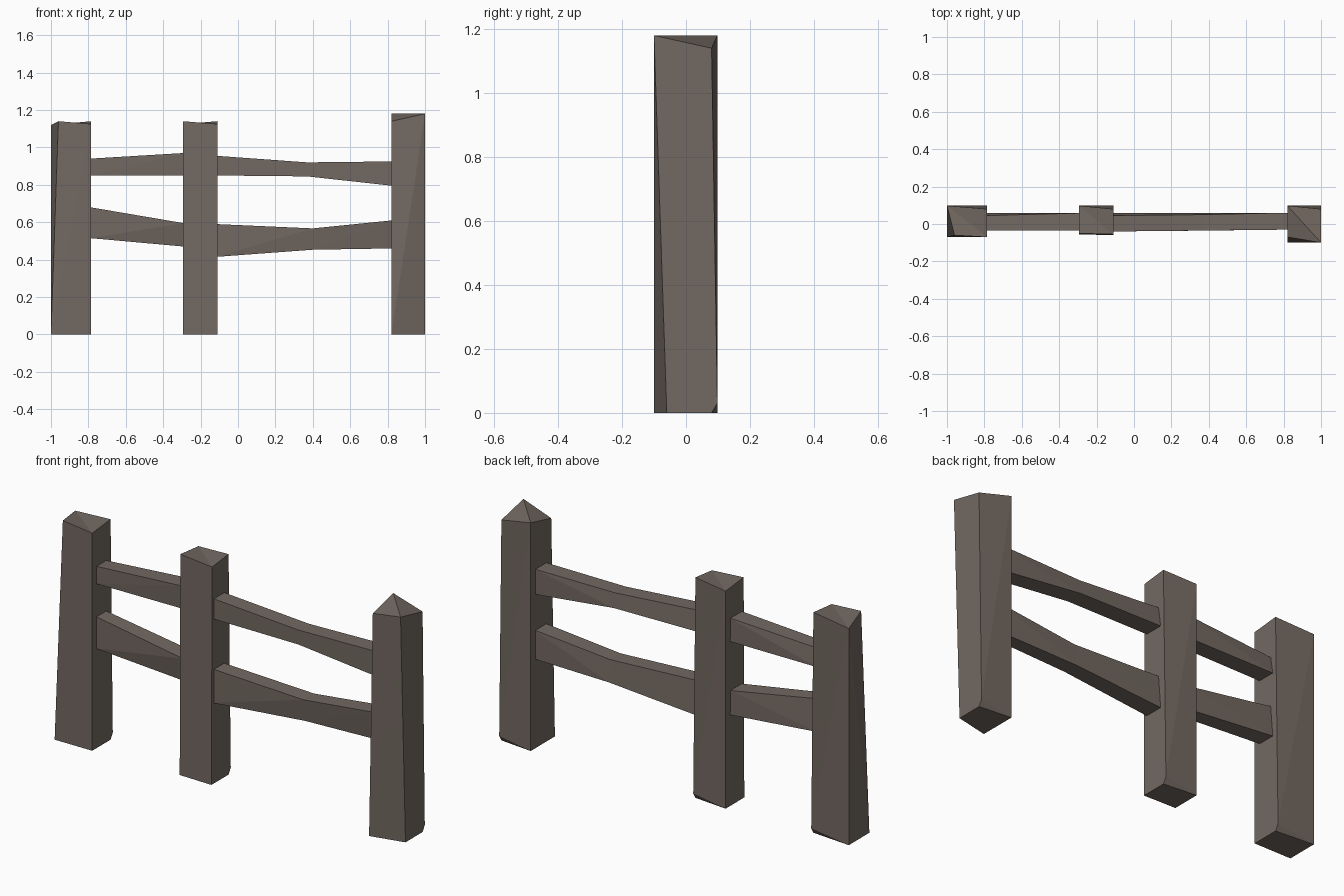
import bpy, bmesh

if "Cube" in bpy.data.objects:
    bpy.data.objects.remove(bpy.data.objects["Cube"])

wood = bpy.data.materials.new("weathered_wood")
wood.diffuse_color = (0.17, 0.14, 0.12, 1)
wood.use_nodes = True
wood.node_tree.nodes["Principled BSDF"].inputs["Base Color"].default_value = wood.diffuse_color


def build(name, verts, faces):
    bm = bmesh.new()
    vs = [bm.verts.new(v) for v in verts]
    for f in faces:
        bm.faces.new([vs[i] for i in f])
    bmesh.ops.recalc_face_normals(bm, faces=bm.faces)
    me = bpy.data.meshes.new(name)
    bm.to_mesh(me)
    bm.free()
    me.materials.append(wood)
    ob = bpy.data.objects.new(name, me)
    bpy.context.collection.objects.link(ob)


# Hewn post: twisted box, diagonal crease on top, clipped back right foot
def post(name, x0, x1, yf, tops, top_left_x=None, yb=0.098):
    """yf: front y of bottom left, bottom right, top left, top right.
    tops: heights of front left, front right, back right, back left."""
    tx = x0 if top_left_x is None else top_left_x
    verts = [
        (x0, yf[0], 0), (x1, yf[1], 0), (x1, 0.08, 0), (x0, yb, 0),
        (tx, yf[2], tops[0]), (x1, yf[3], tops[1]),
        (x1, 0.08, tops[2]), (x0, yb, tops[3]),
        (x1, yb, 0.03),
    ]
    faces = [
        (0, 3, 2, 1),                          # underside
        (0, 1, 5), (0, 5, 4),                  # front
        (1, 2, 8, 6, 5),                       # right
        (2, 3, 8), (3, 7, 8), (8, 7, 6),       # back
        (0, 4, 7), (0, 7, 3),                  # left
        (4, 5, 7), (5, 6, 7),                  # top
    ]
    build(name, verts, faces)


# Rough rail: quad sections joined along x, front and back split diagonally
def rail(name, sections):
    """sections: x, low z, high z, front low y, front high y, back high y."""
    verts, faces = [], []
    for x, lo, hi, fl, fh, bh in sections:
        verts += [(x, fl, lo), (x, fh, hi), (x, bh, hi), (x, 0.06, lo)]
    n = len(sections)
    for k in range(n - 1):
        a, b = 4 * k, 4 * k + 4
        faces += [
            (a, b, b + 1), (a, b + 1, a + 1),
            (a + 1, b + 1, b + 2, a + 2),
            (a + 2, b + 2, a + 3), (b + 2, b + 3, a + 3),
            (a + 3, b + 3, b, a),
        ]
    e = 4 * (n - 1)
    faces += [(0, 1, 2, 3), (e + 3, e + 2, e + 1, e)]
    build(name, verts, faces)


post("left_post", -1.0, -0.785, (-0.07, -0.07, -0.06, -0.07),
     (1.14, 1.125, 1.14, 1.12), top_left_x=-0.96)
post("middle_post", -0.295, -0.11, (-0.055, -0.06, -0.05, -0.055),
     (1.14, 1.125, 1.14, 1.125))
post("right_post", 0.82, 1.0, (-0.1, -0.06, -0.07, -0.1),
     (1.14, 1.18, 1.14, 1.18))

rail("upper_left_rail", [
    (-0.79, 0.85, 0.94, -0.035, -0.035, 0.045),
    (-0.29, 0.85, 0.97, -0.03, -0.035, 0.058)])
rail("upper_right_rail", [
    (-0.115, 0.85, 0.955, -0.04, -0.04, 0.045),
    (0.37, 0.845, 0.92, -0.035, -0.035, 0.05),
    (0.825, 0.795, 0.925, -0.03, -0.03, 0.06)])
rail("lower_left_rail", [
    (-0.79, 0.515, 0.68, -0.035, -0.035, 0.045),
    (-0.29, 0.47, 0.595, -0.015, -0.035, 0.058)])
rail("lower_right_rail", [
    (-0.115, 0.415, 0.59, -0.04, -0.04, 0.045),
    (0.4, 0.453, 0.567, -0.022, -0.035, 0.05),
    (0.825, 0.46, 0.61, -0.01, -0.03, 0.06)])
